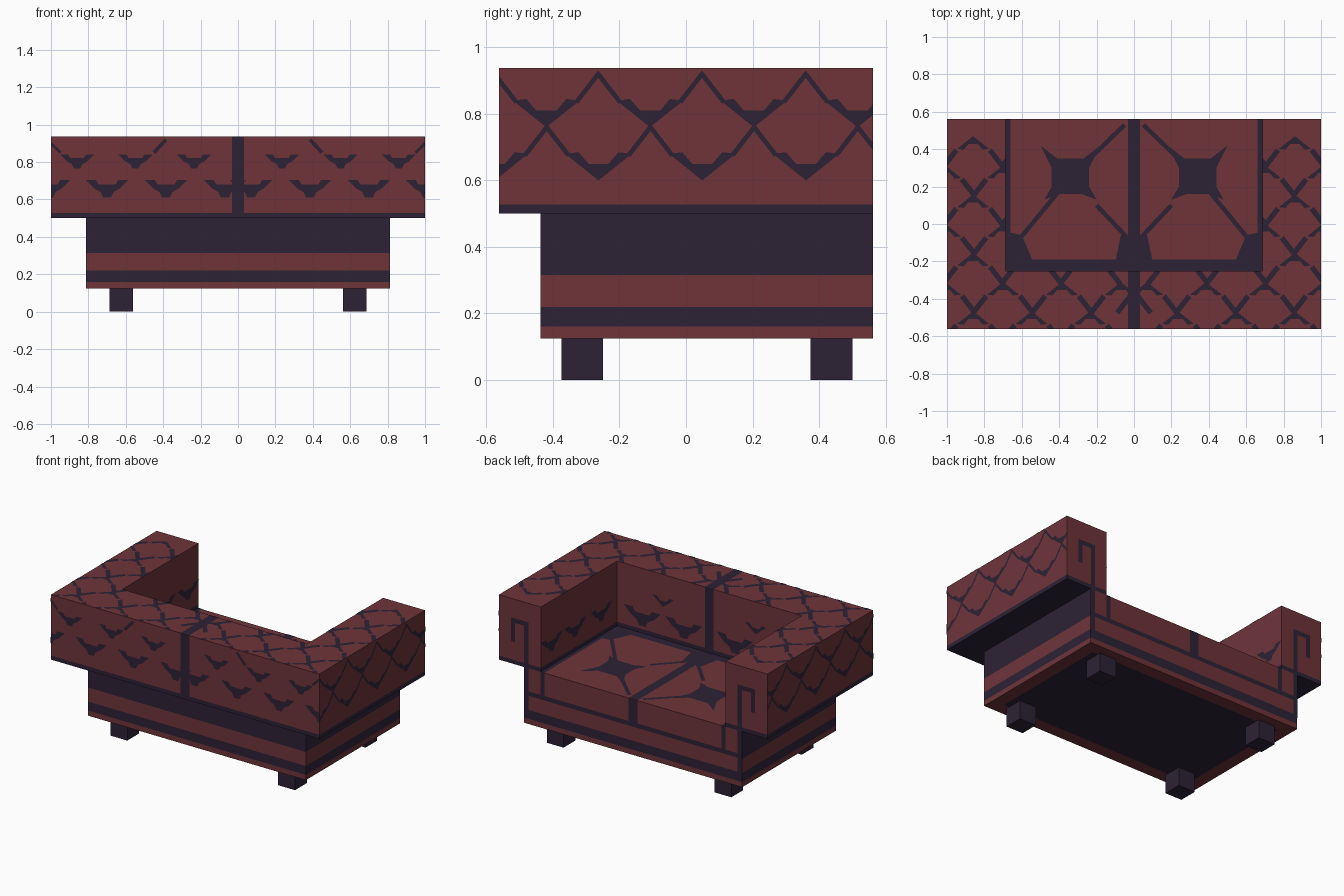
import bpy, bmesh, math
from mathutils import Vector, Matrix

if "Cube" in bpy.data.objects:
    bpy.data.objects.remove(bpy.data.objects["Cube"])


def material(name, rgb):
    m = bpy.data.materials.new(name)
    m.diffuse_color = (*rgb, 1)
    m.use_nodes = True
    m.node_tree.nodes["Principled BSDF"].inputs["Base Color"].default_value = m.diffuse_color
    return m


RED = material("dark red fabric", (0.156, 0.034, 0.042))
DARK = material("dark purple trim", (0.026, 0.016, 0.036))


def finish(bm, name, mats):
    me = bpy.data.meshes.new(name)
    bm.to_mesh(me)
    bm.free()
    for m in mats:
        me.materials.append(m)
    ob = bpy.data.objects.new(name, me)
    bpy.context.collection.objects.link(ob)
    return ob


def box(x0, x1, y0, y1, z0, z1):
    bm = bmesh.new()
    bmesh.ops.create_cube(bm, size=1)
    for v in bm.verts:
        v.co = ((x0 + x1) / 2 + v.co.x * (x1 - x0), (y0 + y1) / 2 + v.co.y * (y1 - y0),
                (z0 + z1) / 2 + v.co.z * (z1 - z0))
    return bm


def cut(bm, co, no, clear=False):
    bmesh.ops.bisect_plane(bm, geom=bm.verts[:] + bm.edges[:] + bm.faces[:], dist=1e-5,
                           plane_co=co, plane_no=no, clear_outer=clear)


AX, IX, BX, Y, YI = 1.0, 0.6875, 0.8125, 0.5625, -0.25
SEAT, TOP = 0.5, 0.9375

# striped base, its top is the seat
bm = box(-BX, BX, -0.4375, Y, 0.125, SEAT)
for z in (0.16, 0.22, 0.315, 0.345):
    cut(bm, (0, 0, z), (0, 0, 1))
bm.normal_update()
for f in bm.faces:
    z, n = f.calc_center_median().z, f.normal
    upper = z > 0.345 and (n.y > 0.5 or n.z > 0.5)
    f.material_index = int(0.16 < z < 0.22 or (z > 0.315 and not upper))
under = [f for f in bm.faces if f.normal.z < -0.5]
bmesh.ops.inset_region(bm, faces=under, thickness=0.12)
for f in under:
    f.material_index = 1
finish(bm, "base", (RED, DARK))

# U-shaped backrest and arms, dark along the bottom edge
bm = bmesh.new()
outline = [(-AX, -Y), (AX, -Y), (AX, Y), (IX, Y), (IX, YI), (-IX, YI), (-IX, Y), (-AX, Y)]
f = bm.faces.new([bm.verts.new((x, y, SEAT)) for x, y in outline])
ext = bmesh.ops.extrude_face_region(bm, geom=[f])
for v in ext["geom"]:
    if isinstance(v, bmesh.types.BMVert):
        v.co.z = TOP
bmesh.ops.recalc_face_normals(bm, faces=bm.faces[:])
cut(bm, (0, 0, 0.528), (0, 0, 1))
for f in bm.faces:
    f.material_index = int(f.calc_center_median().z < 0.528)
finish(bm, "back_and_arms", (RED, DARK))

# four feet
for sx in (-1, 1):
    for y in (-0.3125, 0.4375):
        x = sx * 0.625
        finish(box(x - 0.0625, x + 0.0625, y - 0.0625, y + 0.0625, 0, 0.125), "foot", (DARK,))


# painted details: flat dark plates lying on a face
def plates(name, shapes, bounds, origin, u_axis, v_axis):
    bm = bmesh.new()
    for pts in shapes:
        bm.faces.new([bm.verts.new((u, v, 0)) for u, v in pts])
    u0, u1, v0, v1 = bounds
    for co, no in (((u0, 0, 0), (-1, 0, 0)), ((u1, 0, 0), (1, 0, 0)),
                   ((0, v0, 0), (0, -1, 0)), ((0, v1, 0), (0, 1, 0))):
        cut(bm, co, no, True)
    bm.normal_update()
    for f in bm.faces:
        if f.normal.z < 0:
            f.normal_flip()
    U, V = Vector(u_axis), Vector(v_axis)
    N = U.cross(V)
    for v in bm.verts:
        v.co = Vector(origin) + U * v.co.x + V * v.co.y + N * 0.002
    finish(bm, name, (DARK,))


def rect(u0, u1, v0, v1):
    return [(u0, v0), (u1, v0), (u1, v1), (u0, v1)]


def line(a, b, w):
    a, b = Vector(a), Vector(b)
    d = (b - a).normalized() * w / 2
    p = Vector((-d.y, d.x))
    return [tuple(a + p), tuple(a - p), tuple(b - p), tuple(b + p)]


WING = [(0, 0), (0.1, 0.08), (0.06, 0.085), (0.03, 0.05), (-0.03, 0.05), (-0.06, 0.085), (-0.1, 0.08)]
BAT = [(0.02, 0), (0.035, 0.03), (0.07, 0.05), (0.115, 0.095), (0.06, 0.095), (0.045, 0.07),
       (-0.045, 0.07), (-0.06, 0.095), (-0.115, 0.095), (-0.07, 0.05), (-0.035, 0.03), (-0.02, 0)]


def motif(shape, u, v, s=1.0, flip=1, w=0):
    out = [[(u + a * s, v + b * s * flip) for a, b in shape]]
    if w:  # lattice lines rising from the wing tips
        for k in (-1, 1):
            out.append(line((u + k * 0.09, v + 0.075 * flip), (u + k * 0.16, v + 0.165 * flip), w))
    return out


def sym(xs):
    return [s * x for x in xs for s in (-1, 1)]


# back panel (faces -y)
sh = [rect(-0.032, 0.032, 0.5, TOP)]
for x in sym((0.07, 0.385, 0.70, 1.01)):
    sh += motif(BAT, x, 0.61)
for x in sym((0.235, 0.548, 0.86)):
    sh += motif(BAT, x, 0.765, 0.8)
for k in (-1, 1):
    sh += [line((k * 0.385, 0.92), (k * 0.45, 0.85), 0.02), line((k * 1.0, 0.9), (k * 0.95, 0.85), 0.015)]
plates("back_pattern", sh, (-AX, AX, 0.5, TOP), (0, -Y, 0), (1, 0, 0), (0, 0, 1))

# outer arm sides
sh = []
for i in range(5):
    sh += motif(WING, -0.575 + 0.312 * i, 0.60, 1, 1, 0.014)
    sh += motif(WING, -0.42 + 0.312 * i, 0.76, 1, 1, 0.014)
for k in (-1, 1):
    plates("arm_side_pattern", sh, (-Y, Y, 0.53, TOP), (k * AX, 0, 0), (0, k, 0), (0, 0, 1)) if k > 0 else \
        plates("arm_side_pattern", [[(-u, v) for u, v in s] for s in sh], (-Y, Y, 0.53, TOP),
               (-AX, 0, 0), (0, -1, 0), (0, 0, 1))

# top of back and arms
lattice = []
for j in range(4):
    y = 0.47 - 0.312 * j
    for x in sym((0.235, 0.548, 0.86)):
        lattice += motif(WING, x, y, 0.85, -1, 0.028)
    for x in sym((0.07, 0.385, 0.70, 1.01)):
        lattice += motif(WING, x, y - 0.156, 0.85, -1, 0.028)
TOPAX = ((0, 0, TOP), (1, 0, 0), (0, 1, 0))
plates("back_top_pattern", lattice + [rect(-0.032, 0.032, -Y, YI)], (-AX, AX, -Y, YI), *TOPAX)
plates("arm_top_pattern", lattice, (IX, AX, YI, Y), *TOPAX)
plates("arm_top_pattern", lattice, (-AX, -IX, YI, Y), *TOPAX)

# seat: borders, centre strip and two large motifs
sh = [rect(-0.032, 0.032, YI, Y), rect(-IX, IX, YI, -0.19),
      [(-0.1, -0.2), (0.1, -0.2), (0.07, -0.06), (-0.07, -0.06)]]
star = [(0.16, 0.17), (0.07, 0.1), (-0.07, 0.1), (-0.16, 0.17), (-0.1, 0.05), (-0.1, -0.05),
        (-0.14, -0.12), (-0.06, -0.09), (0.06, -0.09), (0.14, -0.12), (0.1, -0.05), (0.1, 0.05)]
for k in (-1, 1):
    c = Vector((k * 0.34, 0.25))
    sh += [rect(min(k * 0.66, k * IX), max(k * 0.66, k * IX), YI, Y),
           [(k * IX, -0.2), (k * 0.54, -0.2), (k * 0.6, -0.06), (k * IX, -0.04)],
           [(c.x + a, c.y + b) for a, b in star],
           line(c, (k * 0.62, -0.09), 0.024), line(c, (k * 0.05, 0.53), 0.024),
           line((k * 0.2, 0.1), (k * 0.03, -0.08), 0.024)]
plates("seat_pattern", sh, (-IX, IX, YI, Y), (0, 0, SEAT), (1, 0, 0), (0, 1, 0))

# inside of the backrest
sh = [rect(-0.032, 0.032, 0.5, TOP)]
for x in sym((0.19, 0.5)):
    sh += motif(BAT, x, 0.55, 1.2)
for x in sym((0.345,)):
    sh += motif(WING, x, 0.72, 0.8)
plates("inner_back_pattern", sh, (-IX, IX, 0.5, TOP), (0, YI, 0), (-1, 0, 0), (0, 0, 1))

# inside of the arms
for k in (-1, 1):
    sh = []
    for y in (-0.08, 0.2, 0.45):
        sh += motif(BAT, -k * y, 0.6, 1.0)
    plates("inner_arm_pattern", sh, (-Y, Y, 0.5, TOP), (k * IX, 0, 0), (0, -k, 0), (0, 0, 1))

# open side: hooks on the arm ends, seat edge trim
sh = [rect(-0.032, 0.032, 0.33, SEAT)]
for k in (-1, 1):
    for a, b, z0, z1 in ((0.78, 0.8125, 0.2, 0.81), (0.8, 0.91, 0.78, 0.81),
                         (0.88, 0.91, 0.65, 0.81), (0.66, 0.69, 0.33, SEAT)):
        sh.append(rect(min(k * a, k * b), max(k * a, k * b), z0, z1))
plates("front_trim", sh, (-AX, AX, 0.125, TOP), (0, Y, 0), (-1, 0, 0), (0, 0, 1))
